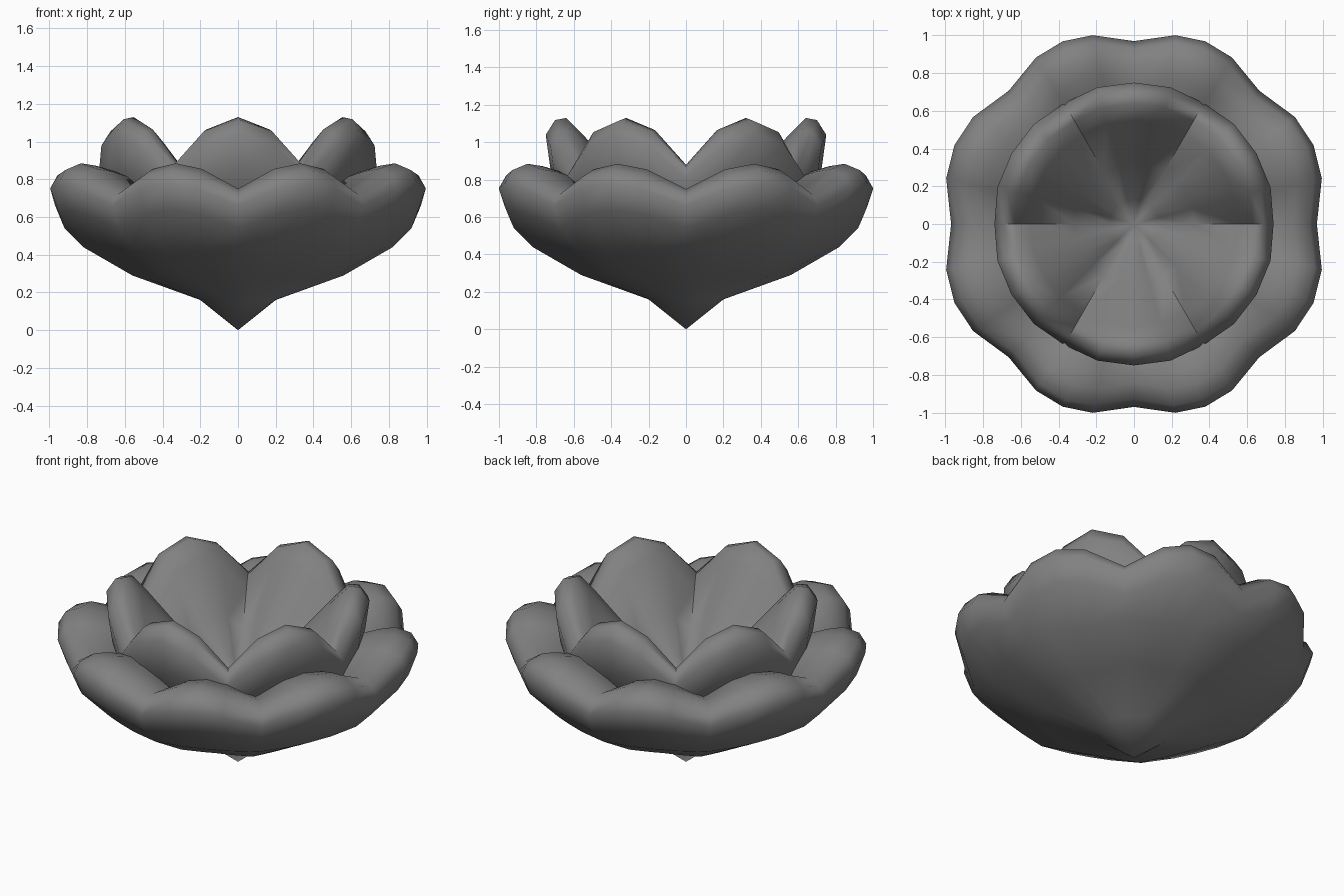
import bpy, bmesh, math

cube = bpy.data.objects.get("Cube")
if cube:
    bpy.data.objects.remove(cube)

GREY = (0.22, 0.22, 0.22, 1.0)
mat = bpy.data.materials.new("petal grey")
mat.use_nodes = True
mat.diffuse_color = GREY
mat.node_tree.nodes["Principled BSDF"].inputs["Base Color"].default_value = GREY


def lobe(index):
    """Steps from the nearest notch: 0 at the notch, 2 at the lobe centre."""
    k = index % 4
    return min(k, 4 - k)


def flower(name, lobes, rings, skew=0.0):
    """Closed shell through rings; each ring maps a lobe step to (radius, height).
    The first and last ring are single heights on the axis."""
    segments = lobes * 4
    bm = bmesh.new()
    low = bm.verts.new((0, 0, rings[0]))
    high = bm.verts.new((0, 0, rings[-1]))
    loops = []
    for ring in rings[1:-1]:
        loop = []
        for i in range(segments):
            a = 2 * math.pi * i / segments
            a += skew * (math.sin(2 * a) + math.sin(lobes * a))
            r, z = ring(lobe(i))
            loop.append(bm.verts.new((r * math.cos(a), r * math.sin(a), z)))
        loops.append(loop)
    for i in range(segments):
        j = (i + 1) % segments
        bm.faces.new((low, loops[0][j], loops[0][i]))
        bm.faces.new((high, loops[-1][i], loops[-1][j]))
        for a, b in zip(loops, loops[1:]):
            bm.faces.new((a[i], a[j], b[j], b[i]))
    bmesh.ops.recalc_face_normals(bm, faces=bm.faces)
    mesh = bpy.data.meshes.new(name)
    bm.to_mesh(mesh)
    bm.free()
    mesh.materials.append(mat)
    obj = bpy.data.objects.new(name, mesh)
    bpy.context.collection.objects.link(obj)
    bpy.ops.object.select_all(action="DESELECT")
    obj.select_set(True)
    bpy.context.view_layer.objects.active = obj
    bpy.ops.object.shade_smooth_by_angle(angle=math.radians(85))


def plain(radius, z, flat=0.0):
    """Level ring, flattened between the notches into a polygon."""
    return lambda k: (radius * (1 - flat * (0, 0.75, 1)[k]), z)


def waved(radii, heights, inset, height):
    """Ring that follows the lobed rim."""
    return lambda k: (radii[k] - inset, heights[k] * height)


def puffed(radius, z, rise):
    """Inside ring where each lobe swells above the notches."""
    return lambda k: (radius, z + rise * (0, 0.75, 1)[k])


# Outer petals: four heart shapes of two lobes each
def outer(inset, height):
    return waved((0.97, 1.025, 1.04), (0.75, 0.855, 0.885), inset, height)


flower("outer_petals", 8, [
    0.0,
    plain(0.20, 0.16),
    plain(0.56, 0.29, 0.07),
    plain(0.82, 0.44, 0.03),
    outer(0.05, 0.72),
    outer(0, 0.88),
    outer(0.04, 0.96),
    outer(0.13, 1.0),
    outer(0.22, 0.985),
    outer(0.33, 0.95),
    puffed(0.58, 0.66, 0.1),
    puffed(0.40, 0.52, 0.06),
    puffed(0.18, 0.40, 0.02),
    0.34,
], skew=0.03)


# Inner petals: six upright lobes around a funnel-shaped hollow
def inner(inset, height):
    return waved((0.74, 0.75, 0.75), (0.88, 1.065, 1.13), inset, height)


flower("inner_petals", 6, [
    0.25,
    plain(0.15, 0.36),
    plain(0.42, 0.46),
    plain(0.62, 0.58),
    inner(0.025, 0.76),
    inner(0, 0.92),
    inner(0.05, 0.99),
    inner(0.11, 1.0),
    puffed(0.55, 0.83, 0.21),
    puffed(0.32, 0.68, 0.10),
    puffed(0.13, 0.56, 0.04),
    0.51,
])
